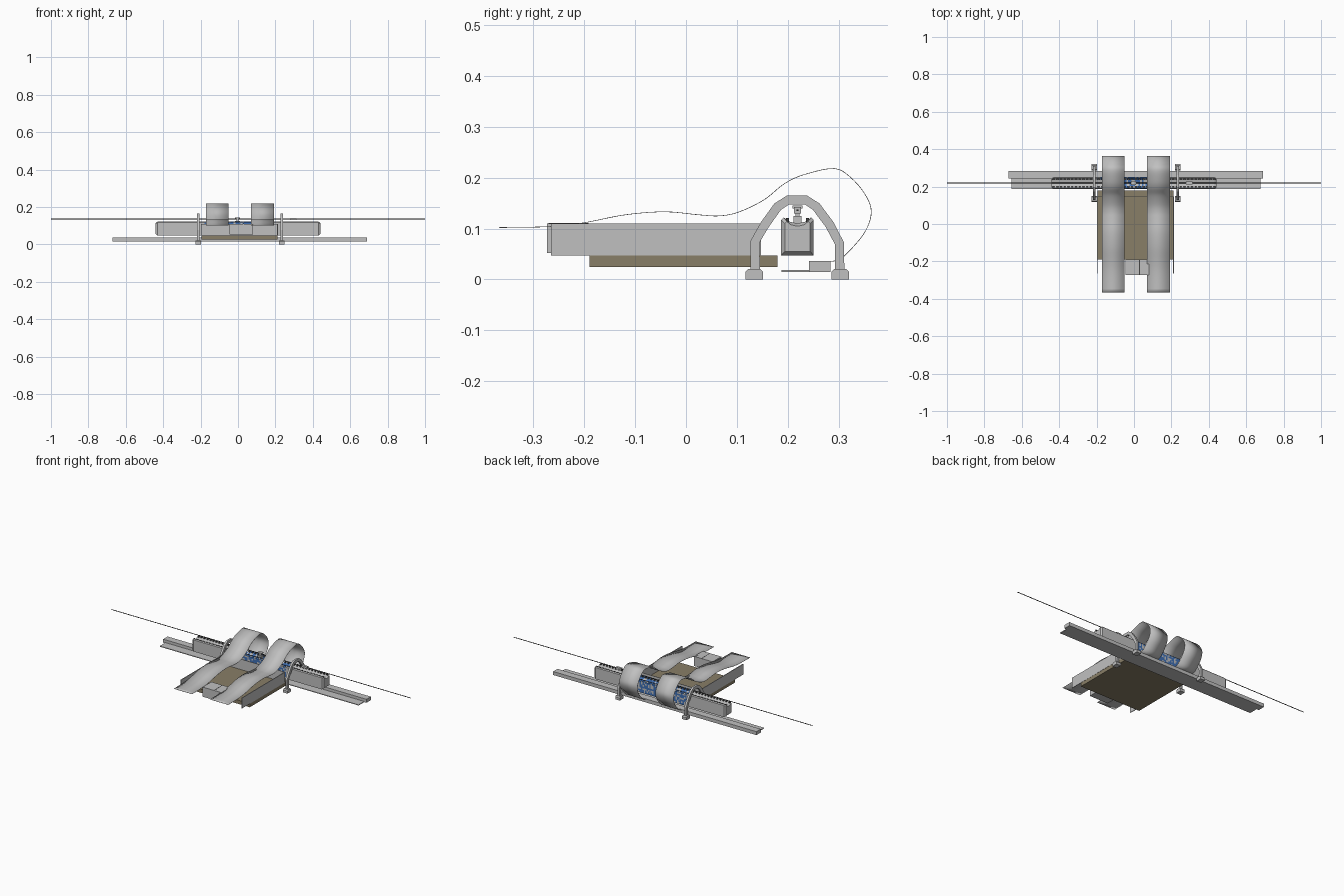
import bpy, bmesh, math, random
from mathutils import Vector

if "Cube" in bpy.data.objects:
    bpy.data.objects.remove(bpy.data.objects["Cube"])

random.seed(4)


def mat(name, c):
    m = bpy.data.materials.new(name)
    m.diffuse_color = (*c, 1)
    m.use_nodes = True
    m.node_tree.nodes["Principled BSDF"].inputs["Base Color"].default_value = m.diffuse_color
    return m


GREY = mat("light grey", (0.53, 0.53, 0.53))
BROWN = mat("khaki brown", (0.25, 0.21, 0.135))
BLUE = mat("mid blue", (0.05, 0.16, 0.46))
DARK = mat("dark grey", (0.06, 0.06, 0.06))


def finish(name, bm, mats):
    bmesh.ops.recalc_face_normals(bm, faces=bm.faces)
    me = bpy.data.meshes.new(name)
    bm.to_mesh(me)
    bm.free()
    for m in mats:
        me.materials.append(m)
    ob = bpy.data.objects.new(name, me)
    bpy.context.collection.objects.link(ob)
    return ob


def add_box(bm, x0, x1, y0, y1, z0, z1):
    vs = bmesh.ops.create_cube(bm, size=1)["verts"]
    for v in vs:
        v.co = Vector(((x0 + x1) / 2 + v.co.x * (x1 - x0),
                       (y0 + y1) / 2 + v.co.y * (y1 - y0),
                       (z0 + z1) / 2 + v.co.z * (z1 - z0)))


def box(name, m, *dims):
    bm = bmesh.new()
    add_box(bm, *dims)
    return finish(name, bm, [m])


def extrude_yz(name, outline, x0, x1, m):
    bm = bmesh.new()
    f = bm.faces.new([bm.verts.new((x0, y, z)) for y, z in outline])
    r = bmesh.ops.extrude_face_region(bm, geom=[f])
    for v in r["geom"]:
        if isinstance(v, bmesh.types.BMVert):
            v.co.x = x1
    return finish(name, bm, [m])


def spline(pts, n):
    """Smooth curve through 2D points."""
    p = [Vector(q) for q in pts]
    p = [2 * p[0] - p[1]] + p + [2 * p[-1] - p[-2]]
    out = []
    for i in range(1, len(p) - 2):
        a, b, c, d = p[i - 1:i + 3]
        for k in range(n):
            t = k / n
            out.append(0.5 * (2 * b + (c - a) * t + (2 * a - 5 * b + 4 * c - d) * t * t
                              + (3 * b - a - 3 * c + d) * t ** 3))
    return out + [p[-2]]


# bed: brown floor, thin side walls, back wall and front block
box("bed_floor", BROWN, -0.195, 0.212, -0.19, 0.18, 0.025, 0.047)
for side, x in (("left", -0.197), ("right", 0.211)):
    box("side_wall_" + side, GREY, x - 0.002, x + 0.002, -0.265, 0.147, 0.047, 0.11)
box("back_wall", GREY, -0.195, 0.21, 0.144, 0.147, 0.047, 0.11)
box("front_block", GREY, -0.045, 0.08, -0.273, -0.19, 0.052, 0.11)
box("front_block_seam", DARK, 0.028, 0.032, -0.27, -0.192, 0.11, 0.1105)

# lower rail: raised bar and flat flange
box("rail_bar", GREY, -0.67, 0.69, 0.242, 0.284, 0.015, 0.036)
box("rail_flange", GREY, -0.655, 0.675, 0.188, 0.242, 0.015, 0.019)

# two long curling straps
strap = spline([(-.367, .102), (-.266, .104), (-.203, .111), (-.12, .127), (-.042, .133),
                (.026, .127), (.066, .125), (.105, .133), (.154, .157), (.193, .188),
                (.232, .206), (.291, .218), (.324, .2), (.352, .167), (.364, .133),
                (.352, .094), (.32, .055), (.30, .039), (.281, .035)], 5)
for side, x0 in (("left", -0.172), ("right", 0.07)):
    bm = bmesh.new()
    rows = [[bm.verts.new((x, p.x, p.y)) for x in (x0, x0 + 0.122)] for p in strap]
    for a, b in zip(rows, rows[1:]):
        bm.faces.new((a[0], a[1], b[1], b[0])).smooth = True
    ob = finish("strap_" + side, bm, [GREY])
    so = ob.modifiers.new("thickness", "SOLIDIFY")
    so.thickness = 0.0012
    so.offset = 0

# cross beam with grooved top, bevelled ends and a speckled blue middle
nz = 7
section = [(0.187 + 0.064 * i / 6, 0.047) for i in range(6)]
section += [(0.251, 0.047 + 0.070 * i / nz) for i in range(nz)]
section += [(.251, .117), (.246, .122), (.236, .114), (.219, .110), (.202, .114), (.192, .122), (.187, .117)]
section += [(0.187, 0.117 - 0.070 * i / nz) for i in range(1, nz)]
xs = [-0.44, -0.43] + [-0.18 + 0.37 * i / 40 for i in range(41)] + [0.43, 0.44]
bm = bmesh.new()
rings = []
for x in xs:
    s = 0.78 if abs(x) > 0.435 else 1
    rings.append([bm.verts.new((x, 0.219 + (y - 0.219) * s, 0.085 + (z - 0.085) * s))
                  for y, z in section])
for i, (a, b) in enumerate(zip(rings, rings[1:])):
    for j in range(len(section)):
        k = (j + 1) % len(section)
        f = bm.faces.new((a[j], a[k], b[k], b[j]))
        if 2 <= i < len(xs) - 3 and random.random() < 0.72:
            f.material_index = 1
bm.faces.new(rings[0])
bm.faces.new(rings[-1])
finish("cross_beam", bm, [GREY, BLUE])

# rows of dark teeth along the beam groove
bm = bmesh.new()
for i in range(44):
    x = -0.43 + 0.02 * i
    for y in (0.199, 0.239):
        add_box(bm, x - 0.005, x + 0.005, y - 0.003, y + 0.003, 0.113, 0.121)
finish("beam_teeth", bm, [DARK])

# arched supports with feet
centre = [(.136, .015), (.136, .075), (.155, .108), (.180, .143), (.2, .156), (.236, .156),
          (.256, .143), (.282, .108), (.302, .07), (.302, .015)]
pts = [Vector(p) for p in centre]
outer, inner = [], []
for i, p in enumerate(pts):
    t = (pts[min(i + 1, len(pts) - 1)] - pts[max(i - 1, 0)]).normalized()
    n = Vector((-t.y, t.x)) * 0.009
    outer.append(p + n)
    inner.append(p - n)
for side, x in (("left", -0.213), ("right", 0.234)):
    extrude_yz("arch_" + side, outer + inner[::-1], x - 0.006, x + 0.006, GREY)
    for end, y in (("front", 0.134), ("back", 0.303)):
        foot = [(y - .017, 0), (y + .017, 0), (y + .017, .015), (y + .011, .021),
                (y - .011, .021), (y - .017, .015)]
        extrude_yz("foot_%s_%s" % (side, end), foot, x - 0.015, x + 0.015, GREY)

# long wire and its clips
bm = bmesh.new()
bmesh.ops.create_cone(bm, cap_ends=True, segments=8, radius1=0.002, radius2=0.002, depth=2)
for v in bm.verts:
    v.co = Vector((v.co.z, 0.219 + v.co.x, 0.136 + v.co.y))
finish("wire", bm, [DARK])
bm = bmesh.new()
add_box(bm, -0.016, 0.010, 0.209, 0.229, 0.139, 0.145)
add_box(bm, -0.009, 0.003, 0.215, 0.223, 0.125, 0.139)
add_box(bm, -0.016, 0.010, 0.211, 0.227, 0.110, 0.125)
finish("wire_hanger", bm, [GREY])
box("wire_clip", GREY, 0.277, 0.312, 0.212, 0.226, 0.130, 0.142)
